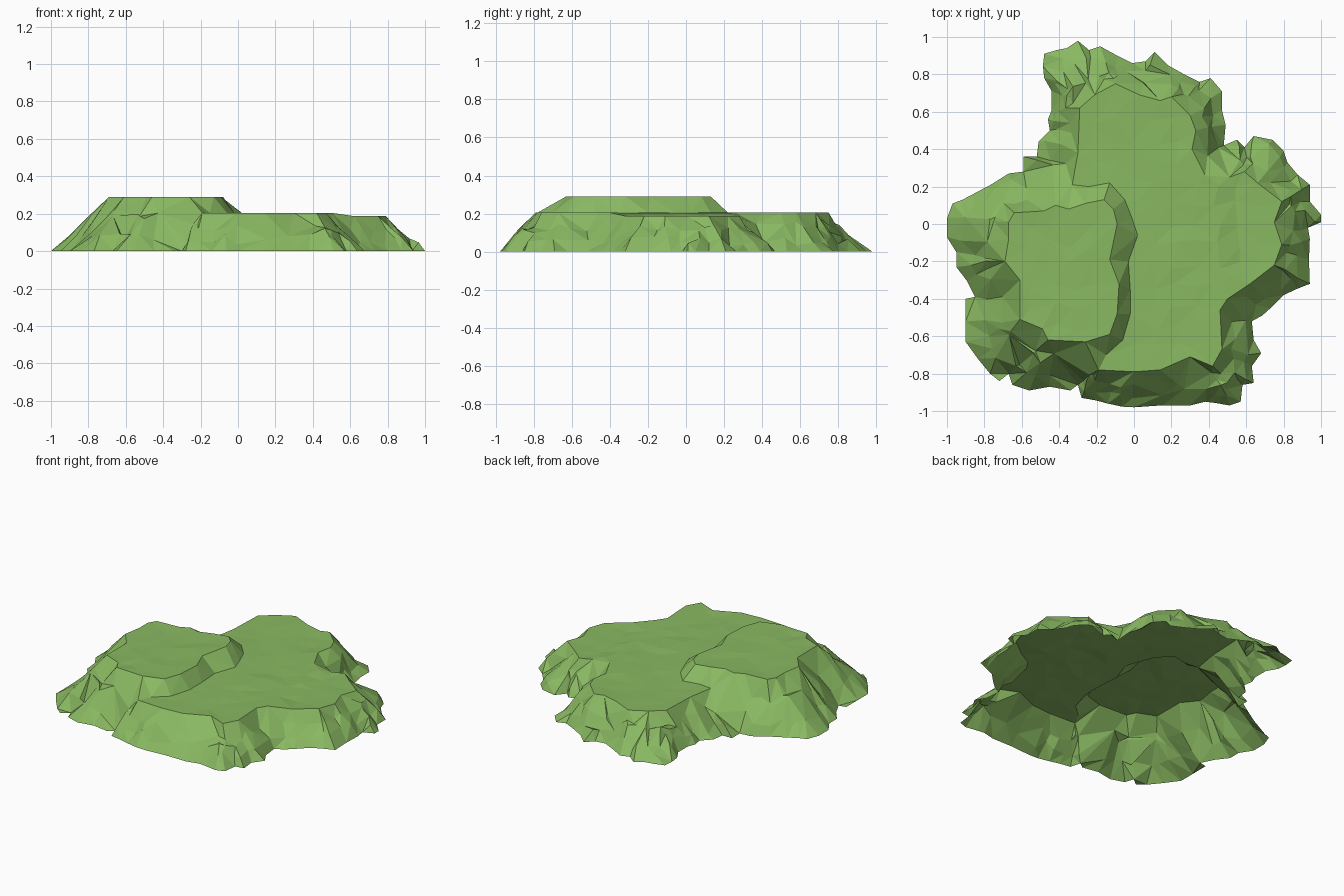
import bpy
import random
from mathutils import Vector
from mathutils.geometry import delaunay_2d_cdt, intersect_point_line

random.seed(4)
cube = bpy.data.objects.get("Cube")
if cube:
    bpy.data.objects.remove(cube, do_unlink=True)

MOUND_HEIGHT = 0.29
TERRACE_HEIGHT = 0.205
RIGHT_DROP = 0.018

# Contours seen from above, in hundredths of a unit
foot_contour = [
    (-100, 3), (-97, 11), (-86, 16), (-67, 27), (-59, 28), (-59, 36),
    (-52, 36), (-51, 44), (-45, 50), (-46, 56), (-44, 61), (-44, 71),
    (-48, 78), (-48, 91), (-36, 94), (-30, 98), (-24, 93), (-18, 95),
    (-1, 86), (6, 87), (11, 92), (18, 85), (35, 76), (41, 78), (47, 71),
    (47, 61), (49, 53), (48, 42), (55, 45), (59, 41), (64, 47), (74, 45),
    (80, 39), (82, 33), (94, 21), (94, 12), (100, 5), (100, 1), (93, -2),
    (94, -8), (94, -32), (80, -38), (73, -45), (63, -52), (64, -62),
    (68, -69), (63, -76), (64, -85), (58, -86), (57, -95), (51, -97),
    (38, -95), (30, -97), (0, -98), (-14, -96), (-28, -93), (-30, -86),
    (-34, -89), (-45, -87), (-56, -89), (-65, -86), (-67, -80), (-72, -84),
    (-77, -80), (-90, -63), (-90, -40), (-85, -39), (-95, -23), (-95, -15),
    (-100, -7),
]
terrace_contour = [
    (-33, 21), (-30, 38), (-29, 62), (-21, 69), (-10, 75), (-5, 65),
    (3, 69), (14, 66), (20, 68), (30, 58), (33, 50), (31, 40), (38, 26),
    (51, 25), (59, 28), (66, 22), (79, 12), (75, 1), (79, -11), (75, -22),
    (62, -32), (50, -40), (46, -46), (47, -67), (42, -76), (30, -71),
    (14, -78), (0, -79), (-19, -78),
    # Foot of the mound closes the terrace
    (-15, -70), (-6, -62), (-2, -48), (-2, -35), (-3, -20), (2, -6),
    (-1, 3), (-5, 13), (-13, 22), (-24, 20),
]
mound_contour = [
    (-67, 1), (-64, 6), (-48, 7), (-42, 10), (-35, 8), (-26, 11), (-16, 13),
    (-11, 8), (-9, 0), (-13, -19), (-8, -32), (-9, -48), (-13, -59),
    (-26, -63), (-46, -62), (-49, -56), (-61, -51), (-61, -30), (-69, -20),
    (-67, -8),
]


def to_ring(contour):
    return [Vector(p) / 100 for p in contour]


def sides(ring):
    return list(zip(ring, ring[1:] + ring[:1]))


def nearest(point, ring):
    """Closest point on a closed ring, and its distance."""
    best = None
    for a, b in sides(ring):
        spot, factor = intersect_point_line(point, a, b)
        spot = a.lerp(b, min(max(factor, 0), 1))
        gap = (spot - point).length
        if best is None or gap < best[1]:
            best = (spot, gap)
    return best


def inside(point, ring):
    hit = False
    for a, b in sides(ring):
        if (a.y > point.y) != (b.y > point.y):
            if point.x < a.x + (b.x - a.x) * (point.y - a.y) / (b.y - a.y):
                hit = not hit
    return hit


def jitter(amount):
    return random.uniform(-amount, amount)


def wobble(amount):
    return Vector((jitter(amount), jitter(amount)))


def terrace_level(point):
    return TERRACE_HEIGHT - (RIGHT_DROP if point.x > 0.5 else 0)


def mound_level(point):
    return MOUND_HEIGHT


def ground_level(point):
    return 0.0


# Break long stretches of the foot into smaller ragged steps
foot = []
for a, b in sides(to_ring(foot_contour)):
    foot.append(a)
    if (b - a).length > 0.12:
        foot.append(a.lerp(b, 0.5) + wobble(0.008))
terrace = to_ring(terrace_contour)
mound = to_ring(mound_contour)

points, heights, edges = [], [], []


def add_point(point, height):
    points.append(point)
    heights.append(height)


def add_ring(ring, level):
    start = len(points)
    for i, point in enumerate(ring):
        add_point(point, level(point))
        edges.append((start + i, start + (i + 1) % len(ring)))


add_ring(foot, ground_level)
add_ring(terrace, terrace_level)
add_ring(mound, mound_level)

# Craggy slopes: broken spokes from the foot up to the nearest rim
for base in foot:
    rims = [(*nearest(base, terrace), terrace_level),
            (*nearest(base, mound), mound_level)]
    rim, gap, level = min(rims, key=lambda r: r[1])
    for step in (0.3, 0.65):
        t = step + jitter(0.1)
        spot = base.lerp(rim, t) + wobble(0.015)
        if not inside(spot, foot) or inside(spot, terrace) or inside(spot, mound):
            continue
        if min(nearest(spot, r)[1] for r in (foot, terrace, mound)) < 0.015:
            continue
        add_point(spot, level(rim) * t ** 1.1 + jitter(0.015))

# Gently uneven ground on the two flat tops
SPACING = 0.11
for ring, level in ((terrace, terrace_level), (mound, mound_level)):
    for i in range(-9, 10):
        for j in range(-9, 10):
            spot = Vector((i, j)) * SPACING + wobble(0.025)
            if inside(spot, ring) and nearest(spot, ring)[1] > 0.04:
                add_point(spot, level(spot) - random.uniform(0, 0.007))

# Triangulate between the contours, leaving the underside open
flat, _, faces, sources, _, _ = delaunay_2d_cdt(points, edges, [], 1, 1e-5)
verts = []
for spot, source in zip(flat, sources):
    height = heights[source[0]] if source else TERRACE_HEIGHT / 2
    verts.append((spot.x, spot.y, height))

mesh = bpy.data.meshes.new("grassy_hill")
mesh.from_pydata(verts, [], faces)
mesh.update()
hill = bpy.data.objects.new("grassy_hill", mesh)
bpy.context.collection.objects.link(hill)

# Grass colour
grass = bpy.data.materials.new("grass_green")
grass.use_nodes = True
colour = (0.25, 0.48, 0.12, 1)
grass.diffuse_color = colour
grass.node_tree.nodes["Principled BSDF"].inputs["Base Color"].default_value = colour
mesh.materials.append(grass)
